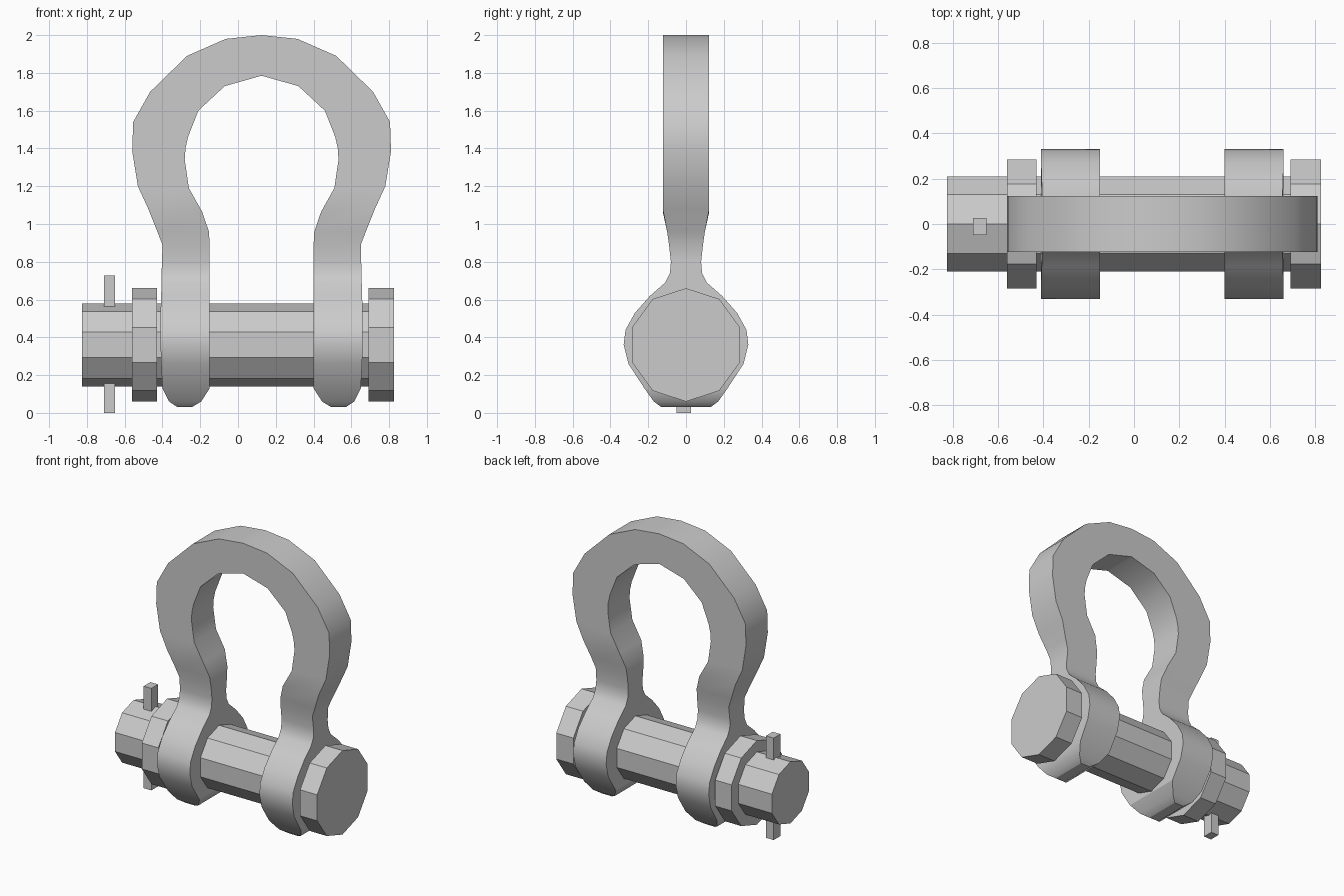
import bpy, bmesh
from math import radians, pi

if "Cube" in bpy.data.objects:
    bpy.data.objects.remove(bpy.data.objects["Cube"])

BOW_X = 0.125   # centre line of the bow
PIN_Z = 0.36    # height of the pin axis


def add_object(name, bm):
    bmesh.ops.recalc_face_normals(bm, faces=bm.faces)
    mesh = bpy.data.meshes.new(name)
    bm.to_mesh(mesh)
    bm.free()
    obj = bpy.data.objects.new(name, mesh)
    bpy.context.collection.objects.link(obj)
    return obj


def ten_sided_bar(name, x0, x1, radius):
    bpy.ops.mesh.primitive_cylinder_add(
        vertices=10, radius=radius, depth=x1 - x0,
        location=((x0 + x1) / 2, 0, PIN_Z), rotation=(0, pi / 2, 0))
    obj = bpy.context.object
    bpy.ops.object.transform_apply(location=False, rotation=True, scale=False)
    # turn so that a corner points straight up
    top = max(v.co.z for v in obj.data.vertices)
    if top < radius * 0.99:
        obj.rotation_euler.x = pi / 10
    obj.name = name


# bow arch sections: outer offset, outer z, inner offset, inner z, half depth
arch = [
    (0.0, 2.0, 0.0, 1.785), (0.19, 1.98, 0.195, 1.73), (0.395, 1.89, 0.335, 1.60),
    (0.59, 1.70, 0.39, 1.46), (0.68, 1.54, 0.403, 1.40), (0.685, 1.385, 0.407, 1.34),
    (0.655, 1.20, 0.385, 1.19), (0.60, 1.08, 0.315, 1.065),
]
# leg and lug sections: z, outer offset, inner offset, half depth
leg = [
    (0.96, 0.552, 0.279, 0.10), (0.89, 0.525, 0.275, 0.09), (0.80, 0.527, 0.275, 0.08),
    (0.74, 0.53, 0.275, 0.085), (0.69, 0.53, 0.275, 0.11), (0.62, 0.532, 0.275, 0.19),
    (0.53, 0.535, 0.275, 0.27), (0.44, 0.535, 0.275, 0.32), (0.36, 0.535, 0.275, 0.33),
    (0.26, 0.532, 0.275, 0.305), (0.13, 0.525, 0.275, 0.22), (0.06, 0.49, 0.32, 0.17),
    (0.03, 0.445, 0.37, 0.13),
]
half = [s + (0.123,) for s in arch] + [(o, z, i, z, d) for z, o, i, d in leg]
path = [(-1, s) for s in reversed(half[1:])] + [(1, s) for s in half]

# bow: loft the rectangular sections from one lug over the arch to the other
bm = bmesh.new()
rings = []
for side, (xo, zo, xi, zi, d) in path:
    corners = [(xo, -d, zo), (xi, -d, zi), (xi, d, zi), (xo, d, zo)]
    rings.append([bm.verts.new((BOW_X + side * x, y, z)) for x, y, z in corners])
for a, b in zip(rings, rings[1:]):
    for k in range(4):
        n = (k + 1) % 4
        bm.faces.new((a[k], a[n], b[n], b[k]))
bm.faces.new(rings[0])
bm.faces.new(rings[-1])
bow = add_object("bow", bm)
bpy.ops.object.select_all(action='DESELECT')
bow.select_set(True)
bpy.context.view_layer.objects.active = bow
bpy.ops.object.shade_smooth_by_angle(angle=radians(30))

# pin, its head and the nut
ten_sided_bar("pin", -0.825, 0.70, 0.22)
ten_sided_bar("pin_head", 0.69, 0.825, 0.30)
ten_sided_bar("nut", -0.56, -0.43, 0.30)

# cotter through the pin end
bpy.ops.mesh.primitive_cube_add(size=1, location=(-0.68, -0.012, 0.364))
cotter = bpy.context.object
cotter.name = "cotter"
cotter.scale = (0.06, 0.075, 0.728)
